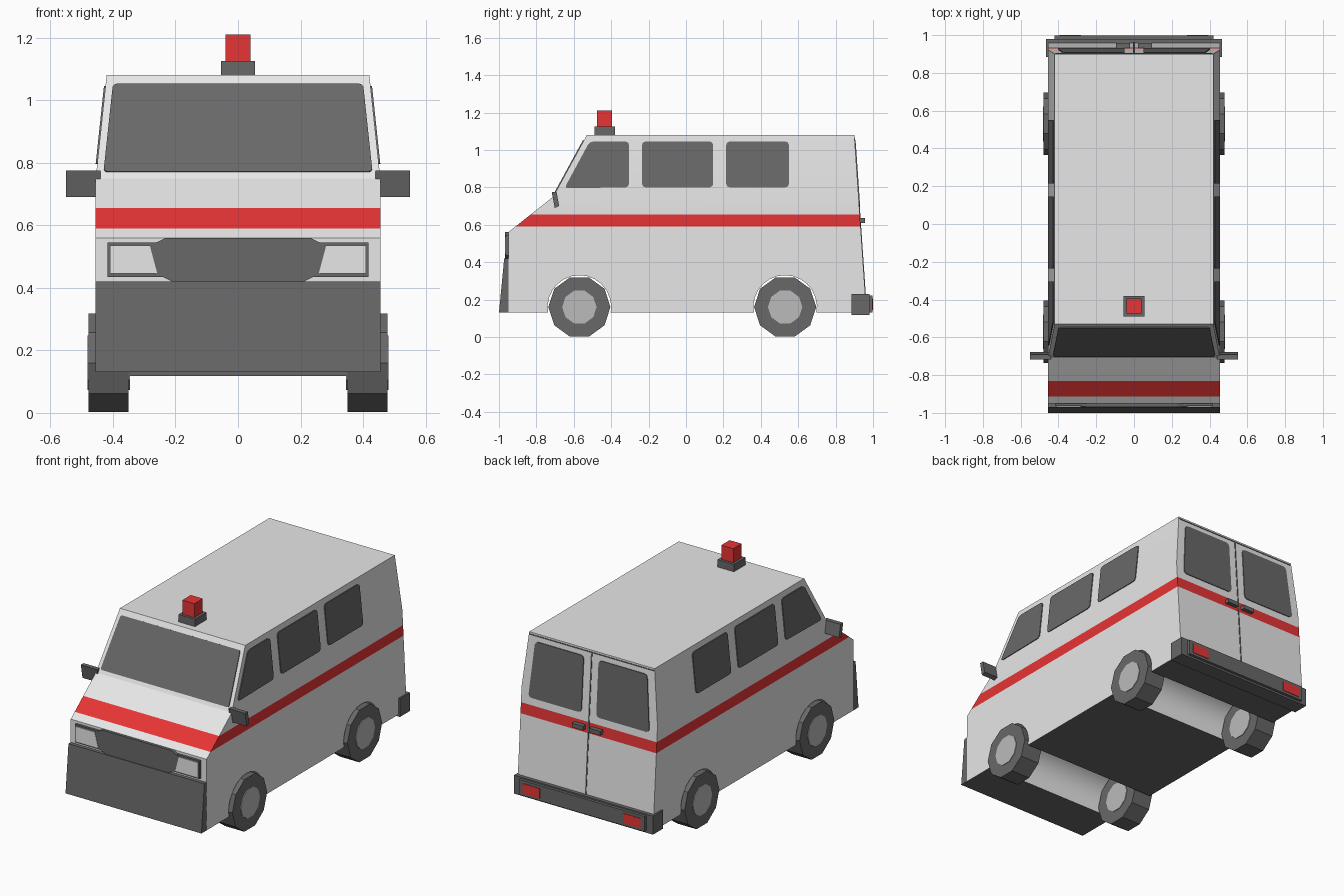
import bpy, bmesh, math
from mathutils import Vector

if "Cube" in bpy.data.objects:
    bpy.data.objects.remove(bpy.data.objects["Cube"])


def material(name, rgb):
    m = bpy.data.materials.new(name)
    m.diffuse_color = (*rgb, 1)
    m.use_nodes = True
    m.node_tree.nodes["Principled BSDF"].inputs["Base Color"].default_value = m.diffuse_color
    return m


WHITE = material("white paint", (0.8, 0.8, 0.8))
RED = material("red", (0.8, 0.035, 0.035))
DARK = material("dark grey", (0.14, 0.14, 0.14))
HUB = material("wheel grey", (0.5, 0.5, 0.5))


def finish(name, bm, mats):
    bmesh.ops.recalc_face_normals(bm, faces=bm.faces[:])
    me = bpy.data.meshes.new(name)
    bm.to_mesh(me)
    bm.free()
    for m in mats:
        me.materials.append(m)
    ob = bpy.data.objects.new(name, me)
    bpy.context.collection.objects.link(ob)
    return ob


def prism(name, pts, offset, mat, corner=0.0):
    """Polygon (corners optionally cut) pushed along an offset."""
    bm = bmesh.new()
    bm.faces.new([bm.verts.new(p) for p in pts])
    if corner:
        bmesh.ops.bevel(bm, geom=bm.verts[:], offset=corner, segments=2,
                        profile=0.5, affect='VERTICES')
    r = bmesh.ops.extrude_face_region(bm, geom=bm.faces[:])
    vs = [g for g in r['geom'] if isinstance(g, bmesh.types.BMVert)]
    bmesh.ops.translate(bm, verts=vs, vec=Vector(offset))
    return finish(name, bm, [mat])


def box(name, x, y, z, mat):
    pts = [(x[0], y[0], z[0]), (x[1], y[0], z[0]), (x[1], y[1], z[0]), (x[0], y[1], z[0])]
    return prism(name, pts, (0, 0, z[1] - z[0]), mat)


def wheel_part(name, x0, x1, y, r, n, mat):
    ring = [(x0, y + r * math.sin(2 * math.pi * (i + 0.5) / n),
             0.16 + r * math.cos(2 * math.pi * (i + 0.5) / n)) for i in range(n)]
    return prism(name, ring, (x1 - x0, 0, 0), mat)


def side_x(z):
    return 0.455 - 0.035 * max(0, z - 0.75) / 0.33


def rear_y(z):
    return 0.965 - 0.065 * (z - 0.13) / 0.95


AXLES = (-0.57, 0.53)

# Body: side profile with wheel arches, stripe cut in by height, upper part tapered
profile = [(-0.95, 0.13)]
a0 = math.asin(-0.03 / 0.17)
for yc in AXLES:
    for i in range(15):
        a = math.pi - a0 - (math.pi - 2 * a0) * i / 14
        profile.append((yc + 0.17 * math.cos(a), 0.16 + 0.17 * math.sin(a)))
profile += [(0.965, 0.13), (0.90, 1.08), (-0.53, 1.08), (-0.71, 0.75), (-0.95, 0.56)]
bm = bmesh.new()
bm.faces.new([bm.verts.new((-0.455, y, z)) for y, z in profile])
r = bmesh.ops.extrude_face_region(bm, geom=bm.faces[:])
bmesh.ops.translate(bm, vec=(0.91, 0, 0),
                    verts=[g for g in r['geom'] if isinstance(g, bmesh.types.BMVert)])
for z in (0.59, 0.655, 0.75):
    bmesh.ops.bisect_plane(bm, geom=bm.verts[:] + bm.edges[:] + bm.faces[:],
                           plane_co=(0, 0, z), plane_no=(0, 0, 1))
for v in bm.verts:
    v.co.x = math.copysign(side_x(v.co.z), v.co.x)
for f in bm.faces:
    zs = [v.co.z for v in f.verts]
    if min(zs) > 0.58 and max(zs) < 0.66:
        f.material_index = 1
    elif max(zs) < 0.131:
        f.material_index = 2
body = finish("van_body", bm, [WHITE, RED, DARK])
bpy.context.view_layer.objects.active = body
body.select_set(True)
bpy.ops.object.shade_smooth_by_angle(angle=math.radians(20))

# Windscreen
d = Vector((0, 0.18, 0.33))
base = Vector((0, -0.71, 0.75))
pts = [base + d * t + Vector((x, 0, 0))
       for x, t in ((-0.43, 0.06), (0.43, 0.06), (0.40, 0.91), (-0.40, 0.91))]
prism("windscreen", pts, Vector((0, -0.33, 0.18)).normalized() * 0.005, DARK, 0.012)

# Side windows
side_windows = {
    "cab_window": [(-0.65, 0.795), (-0.305, 0.80), (-0.305, 1.045), (-0.515, 1.045)],
    "middle_window": [(-0.235, 0.80), (0.145, 0.80), (0.145, 1.045), (-0.235, 1.045)],
    "rear_side_window": [(0.215, 0.80), (0.55, 0.80), (0.55, 1.045), (0.215, 1.045)]}
for s in (-1, 1):
    for name, poly in side_windows.items():
        prism(name, [(s * side_x(z), y, z) for y, z in poly], (s * 0.005, 0, 0), DARK, 0.018)

    # Rear door window and handle
    poly = [(0.05, 0.70), (0.405, 0.70), (0.375, 1.035), (0.05, 1.035)]
    prism("rear_door_window", [(s * x, rear_y(z), z) for x, z in poly],
          (0, 0.005, 0), DARK, 0.02)
    box("door_handle", sorted((s * 0.02, s * 0.095)), (0.92, 0.957), (0.61, 0.635), DARK)

    # Headlight
    poly = [(0.258, 0.445), (0.41, 0.445), (0.41, 0.535), (0.282, 0.535)]
    prism("headlight", [(s * x, -0.964, z) for x, z in poly], (0, -0.005, 0), WHITE)

    # Rear lamp
    box("rear_lamp", sorted((s * 0.28, s * 0.395)), (0.995, 1.0), (0.145, 0.205), RED)

    # Door mirror, slightly tilted
    poly = [(-0.718, 0.775), (-0.692, 0.775), (-0.678, 0.70), (-0.702, 0.69)]
    prism("door_mirror", [(s * 0.44, y, z) for y, z in poly], (s * 0.11, 0, 0), DARK)

    # Wheels
    for y in AXLES:
        wheel_part("tyre", s * 0.35, s * 0.478, y, 0.166, 10, DARK)
        wheel_part("hub", s * 0.346, s * 0.482, y, 0.092, 10, HUB)

# Rear door seams
for name, x0, x1, z0, z1 in (("door_centre_seam", -0.004, 0.004, 0.23, 1.06),
                             ("door_top_seam", -0.415, 0.415, 1.064, 1.07)):
    prism(name, [(x0, rear_y(z0), z0), (x1, rear_y(z0), z0),
                 (x1, rear_y(z1), z1), (x0, rear_y(z1), z1)], (0, 0.003, 0), DARK)

# Front bumper
prism("front_bumper", [(-0.455, y, z) for y, z in
                       ((-1.0, 0.13), (-0.948, 0.13), (-0.948, 0.42), (-0.972, 0.42))],
      (0.91, 0, 0), DARK)

# Grille with wider centre panel
box("grille", (-0.417, 0.417), (-0.964, -0.945), (0.435, 0.545), DARK)
prism("grille_centre", [(x, -0.967, z) for x, z in
                        ((-0.21, 0.42), (0.21, 0.42), (0.26, 0.445), (0.282, 0.535), (0.23, 0.56),
                         (-0.23, 0.56), (-0.282, 0.535), (-0.26, 0.445))], (0, 0.02, 0), DARK)

# Rear bumper
box("rear_bumper", (-0.465, 0.465), (0.885, 0.98), (0.118, 0.23), DARK)
box("rear_bumper_pad", (-0.42, 0.42), (0.975, 0.997), (0.13, 0.222), DARK)

# Roof beacon
box("beacon_base", (-0.055, 0.055), (-0.49, -0.38), (1.075, 1.125), DARK)
box("beacon_light", (-0.04, 0.04), (-0.475, -0.395), (1.12, 1.21), RED)
